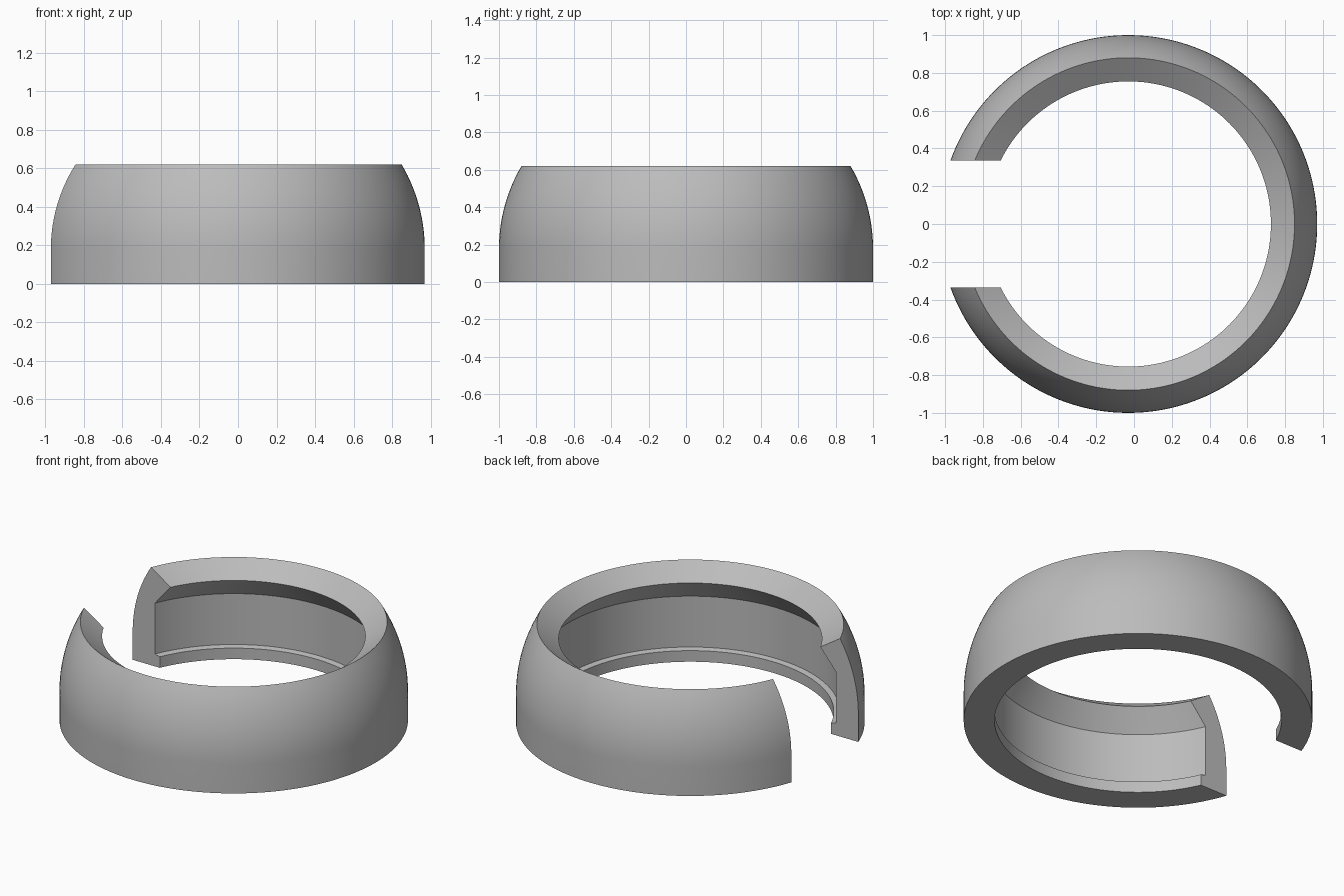
import bpy, bmesh, math

cube = bpy.data.objects.get("Cube")
if cube:
    bpy.data.objects.remove(cube, do_unlink=True)

CENTRE_X = -0.03
HALF_GAP = 0.335
SEGMENTS = 144

# Material
grey = bpy.data.materials.new("satin grey")
grey.use_nodes = True
colour = (0.5, 0.5, 0.5, 1)
grey.diffuse_color = colour
grey.node_tree.nodes["Principled BSDF"].inputs["Base Color"].default_value = colour

# Cross-section (radius, height): inner ledge, groove wall, undercut lip, bevelled rim
profile = [(1.0, 0), (0.823, 0), (0.823, 0.07), (0.855, 0.078),
           (0.855, 0.40), (0.755, 0.53), (0.88, 0.62)]

# Rounded outer wall, tangent to the straight lower band
start_z, bulge_radius, steps = 0.18, 0.867, 14
sweep = math.asin((0.62 - start_z) / bulge_radius)
for i in reversed(range(steps)):
    a = sweep * i / steps
    profile.append((1 - bulge_radius * (1 - math.cos(a)), start_z + bulge_radius * math.sin(a)))

# Sweep the section round the ring, ending on two parallel planes
bm = bmesh.new()
sections = []
for s in range(SEGMENTS + 1):
    section = []
    for r, z in profile:
        limit = math.pi - math.asin(HALF_GAP / r)
        a = limit * (2 * s / SEGMENTS - 1)
        section.append(bm.verts.new((CENTRE_X + r * math.cos(a), r * math.sin(a), z)))
    sections.append(section)

count = len(profile)
for a, b in zip(sections, sections[1:]):
    for i in range(count):
        j = (i + 1) % count
        bm.faces.new((a[i], a[j], b[j], b[i]))

# Flat end faces at the gap
bm.faces.new(sections[0])
bm.faces.new(sections[-1])
bmesh.ops.recalc_face_normals(bm, faces=bm.faces)

mesh = bpy.data.meshes.new("split_ring")
bm.to_mesh(mesh)
bm.free()
mesh.materials.append(grey)
ring = bpy.data.objects.new("split_ring", mesh)
bpy.context.collection.objects.link(ring)

bpy.ops.object.select_all(action="DESELECT")
ring.select_set(True)
bpy.context.view_layer.objects.active = ring
bpy.ops.object.shade_smooth_by_angle(angle=math.radians(25))
